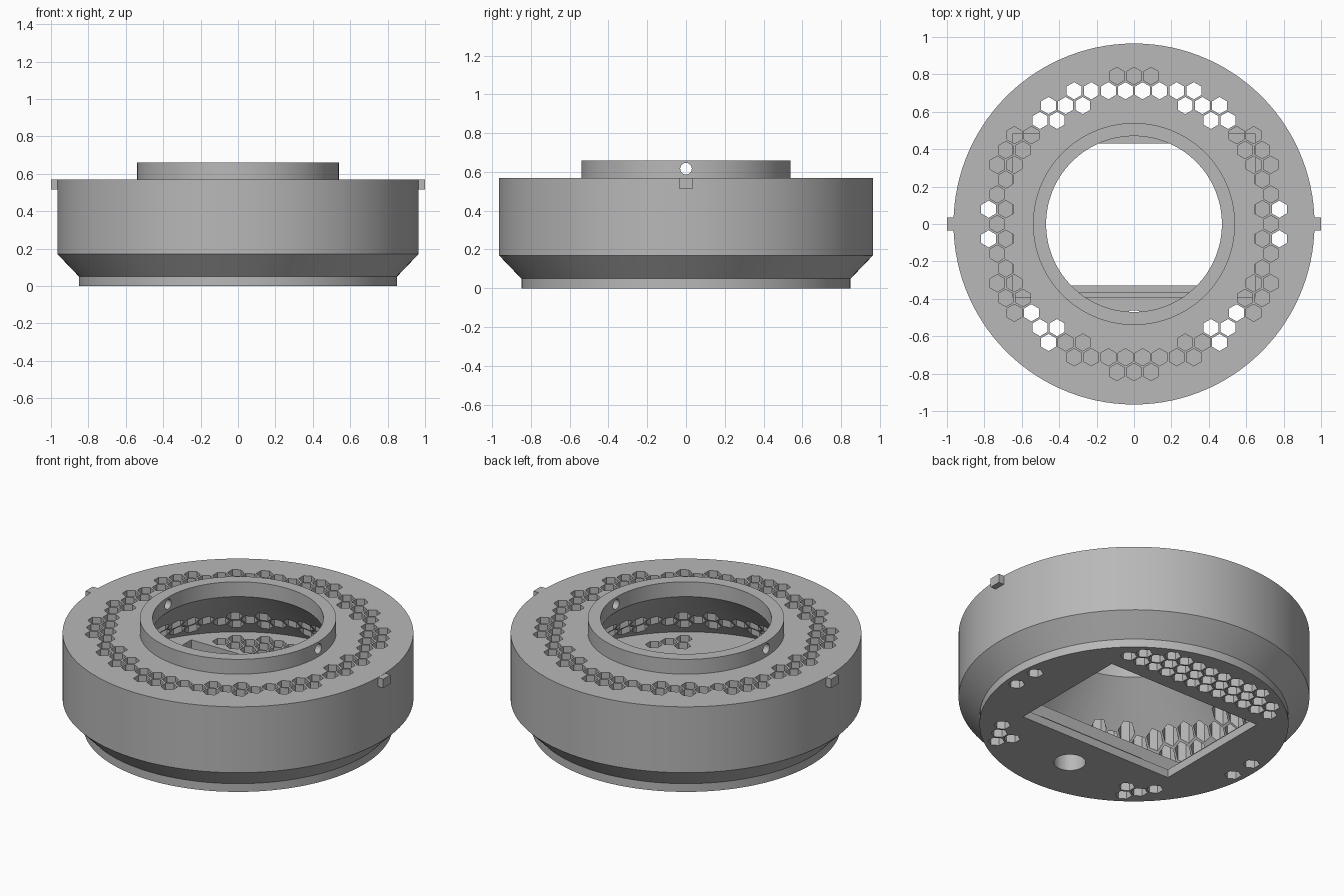
import bpy, bmesh, math
from mathutils import Matrix

cube = bpy.data.objects.get("Cube")
if cube:
    bpy.data.objects.remove(cube, do_unlink=True)

grey = bpy.data.materials.new("plain grey")
grey.use_nodes = True
COLOUR = (0.48, 0.48, 0.48, 1)
grey.diffuse_color = COLOUR
grey.node_tree.nodes["Principled BSDF"].inputs["Base Color"].default_value = COLOUR


def make_object(name, bm):
    bmesh.ops.recalc_face_normals(bm, faces=bm.faces)
    mesh = bpy.data.meshes.new(name)
    bm.to_mesh(mesh)
    bm.free()
    mesh.materials.append(grey)
    obj = bpy.data.objects.new(name, mesh)
    bpy.context.collection.objects.link(obj)
    return obj


def add_box(bm, x0, x1, y0, y1, z0, z1):
    mat = Matrix.Translation(((x0 + x1) / 2, (y0 + y1) / 2, (z0 + z1) / 2))
    mat = mat @ Matrix.Diagonal((x1 - x0, y1 - y0, z1 - z0, 1))
    bmesh.ops.create_cube(bm, size=1, matrix=mat)


def add_prism(bm, sides, radius, x, y, z0, z1):
    bmesh.ops.create_cone(bm, cap_ends=True, segments=sides, radius1=radius, radius2=radius,
                          depth=z1 - z0, matrix=Matrix.Translation((x, y, (z0 + z1) / 2)))


def lathe(name, profile, steps=120):
    """Revolve a closed (radius, z) profile around the z axis."""
    bm = bmesh.new()
    rings = []
    for i in range(steps):
        a = 2 * math.pi * i / steps
        rings.append([bm.verts.new((r * math.cos(a), r * math.sin(a), z)) if r else None
                      for r, z in profile])
    centres = {k: bm.verts.new((0, 0, z)) for k, (r, z) in enumerate(profile) if not r}
    count = len(profile)
    for i in range(steps):
        here, there = rings[i], rings[(i + 1) % steps]
        for k in range(count):
            n = (k + 1) % count
            quad = [here[k] or centres[k], there[k] or centres[k],
                    there[n] or centres[n], here[n] or centres[n]]
            unique = list(dict.fromkeys(quad))
            if len(unique) > 2:
                bm.faces.new(unique)
    return make_object(name, bm)


def carve(obj, bm):
    cutter = make_object("cutter", bm)
    cutter.hide_render = True
    mod = obj.modifiers.new("carve", "BOOLEAN")
    mod.operation = "DIFFERENCE"
    mod.solver = "EXACT"
    mod.object = cutter
    bpy.context.view_layer.objects.active = obj
    bpy.ops.object.modifier_apply(modifier=mod.name)
    bpy.data.objects.remove(cutter, do_unlink=True)


# Round housing: thick floor, chamfered outside, conical chamber, collar on top
FLOOR = 0.17
body = lathe("housing", [(0, 0), (0.85, 0), (0.85, 0.05), (0.965, FLOOR), (0.965, 0.57),
                         (0.54, 0.57), (0.54, 0.66), (0.47, 0.66), (0.47, 0.57),
                         (0.87, FLOOR), (0, FLOOR)])

# Rectangular opening in the floor, with a wider pocket above a thin lip
bm = bmesh.new()
add_box(bm, -0.65, 0.65, -0.39, 0.48, 0.05, 0.19)
carve(body, bm)
bm = bmesh.new()
add_box(bm, -0.52, 0.52, -0.33, 0.43, -0.1, 0.15)
carve(body, bm)

# Hexagonal vents on a honeycomb grid
PITCH = 0.0914
ROW = PITCH * math.sqrt(3) / 2
HEX = 0.046
top_vents, floor_vents = bmesh.new(), bmesh.new()
for j in range(-11, 12):
    for i in range(-11, 12):
        x, y = (i + 0.5 * (j % 2)) * PITCH, j * ROW
        r = math.hypot(x, y)
        if 0.67 < r < 0.805:
            add_prism(top_vents, 6, HEX, x, y, 0.18, 0.65)
        back_field = j >= 7
        front_corner = j <= -6 and abs(x) > 0.39 and r > 0.68
        side_pair = abs(j) == 1 and abs(x) > 0.75
        if r < 0.785 and (back_field or front_corner or side_pair):
            add_prism(floor_vents, 6, HEX, x, y, -0.1, 0.185)
# Round cable hole at the front of the floor
add_prism(floor_vents, 32, 0.088, 0, -0.55, -0.1, 0.185)
carve(body, top_vents)
carve(body, floor_vents)

# Screw holes through both sides of the collar
bm = bmesh.new()
bmesh.ops.create_cone(bm, cap_ends=True, segments=24, radius1=0.03, radius2=0.03, depth=1.4,
                      matrix=Matrix.Translation((0, 0, 0.617)) @ Matrix.Rotation(math.pi / 2, 4, "Y"))
carve(body, bm)

bpy.ops.object.select_all(action="DESELECT")
body.select_set(True)
bpy.context.view_layer.objects.active = body
bpy.ops.object.shade_smooth_by_angle(angle=math.radians(25))

# Locating tabs on the left and right
for name, side in (("left_tab", 1), ("right_tab", -1)):
    bm = bmesh.new()
    add_box(bm, *sorted((side * 0.94, side * 1.0)), -0.035, 0.035, 0.515, 0.569)
    make_object(name, bm)

# Low ridge along the front lip of the opening
bm = bmesh.new()
add_box(bm, -0.36, 0.36, -0.395, -0.365, 0.045, 0.08)
make_object("opening_ridge", bm)
